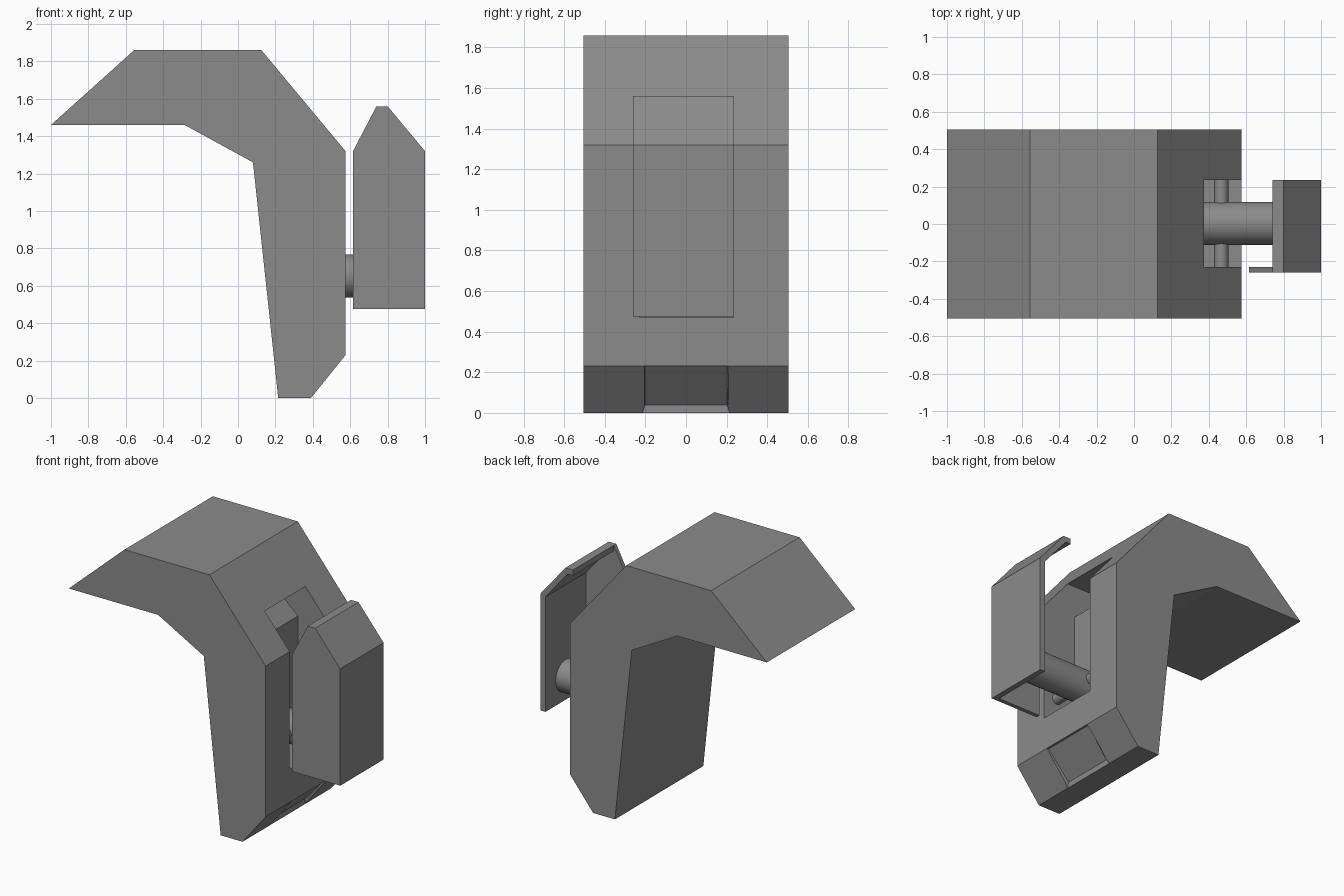
import bpy, bmesh, math
from mathutils import Matrix, Vector

default = bpy.data.objects.get("Cube")
if default:
    bpy.data.objects.remove(default, do_unlink=True)

grey = bpy.data.materials.new("plain_grey")
grey.use_nodes = True
tone = (0.26, 0.26, 0.26, 1)
grey.diffuse_color = tone
grey.node_tree.nodes["Principled BSDF"].inputs["Base Color"].default_value = tone


def finish(name, bm):
    bmesh.ops.recalc_face_normals(bm, faces=bm.faces)
    mesh = bpy.data.meshes.new(name)
    bm.to_mesh(mesh)
    bm.free()
    mesh.materials.append(grey)
    obj = bpy.data.objects.new(name, mesh)
    bpy.context.collection.objects.link(obj)
    return obj


def prism(name, profile, y0, y1):
    """Extrude an x-z profile from y0 to y1."""
    bm = bmesh.new()
    face = bm.faces.new([bm.verts.new((x, y0, z)) for x, z in profile])
    new = bmesh.ops.extrude_face_region(bm, geom=[face])["geom"]
    verts = [v for v in new if isinstance(v, bmesh.types.BMVert)]
    bmesh.ops.translate(bm, verts=verts, vec=(0, y1 - y0, 0))
    return finish(name, bm)


def rod(name, start, end, radius):
    """Smooth cylinder between two points."""
    a, b = Vector(start), Vector(end)
    turn = (b - a).to_track_quat("Z", "Y").to_matrix().to_4x4()
    bm = bmesh.new()
    bmesh.ops.create_cone(bm, cap_ends=True, segments=48, radius1=radius, radius2=radius,
                          depth=(b - a).length, matrix=Matrix.Translation((a + b) / 2) @ turn)
    obj = finish(name, bm)
    activate(obj)
    bpy.ops.object.shade_smooth_by_angle(angle=math.radians(30))
    return obj


def activate(obj):
    bpy.ops.object.select_all(action="DESELECT")
    obj.select_set(True)
    bpy.context.view_layer.objects.active = obj


def cut(obj, cutter):
    cutter.hide_render = True
    mod = obj.modifiers.new("cut", "BOOLEAN")
    mod.operation = "DIFFERENCE"
    mod.solver = "EXACT"
    mod.object = cutter
    activate(obj)
    bpy.ops.object.modifier_apply(modifier=mod.name)
    bpy.data.objects.remove(cutter, do_unlink=True)


# Hooked body
body = prism("hook_body", [(-1, 1.46), (-.555, 1.86), (.125, 1.86), (.575, 1.32), (.575, .23),
                           (.39, 0), (.215, 0), (.08, 1.26), (-.285, 1.46)], -.505, .505)

# Slot in the outer side, running up under the sloped shoulder
cut(body, prism("slot_cutter", [(.315, .47), (.7, .47), (.7, 1.56), (.06, 1.56), (.315, 1.33)],
                -.23, .235))

# Shallow recess with tapered ends in the lower bevel
recess = prism("recess_cutter", [(.39, -.05), (.39, .04), (.56, .23), (.65, .23), (.65, -.05)],
               -.23, .23)
for v in recess.data.vertices:
    if v.co.x < .6 and v.co.z > 0:
        v.co.y *= .88
cut(body, recess)

# Bolt and the cross pin that holds it
rod("bolt", (.315, .003, .652), (.96, .003, .652), .115)
rod("cross_pin", (.467, -.235, .652), (.467, .24, .652), .038)

# Clamp: thin front cheek plus a bent outer plate
prism("clamp_cheek", [(.615, .475), (.615, 1.32), (.74, 1.56), (.8, 1.56), (1, 1.32), (1, .475)],
      -.26, -.23)
prism("clamp_plate", [(1, .475), (1, 1.32), (.8, 1.56), (.74, 1.56), (.74, 1.52),
                      (.782, 1.52), (.96, 1.306), (.96, .475)], -.23, .235)
